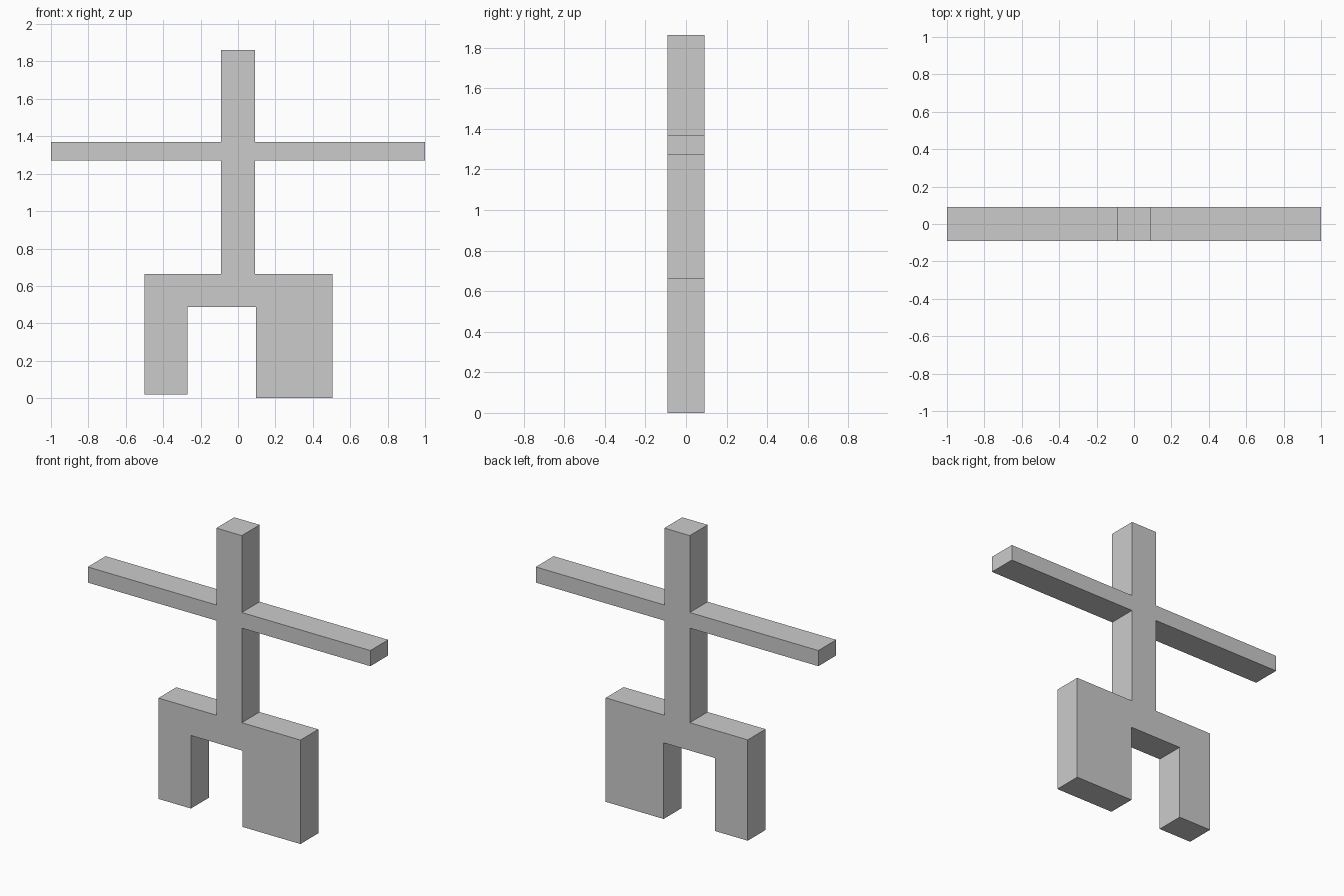
import bpy
import bmesh

if "Cube" in bpy.data.objects:
    bpy.data.objects.remove(bpy.data.objects["Cube"])

DEPTH = 0.18
POST = 0.09          # half width of the post
ARM_LOW, ARM_HIGH = 1.27, 1.37
BASE_TOP = 0.665

# Silhouette (x, z), counter-clockwise seen from the front
outline = [
    # short narrow left leg, arch, wide right leg
    (-0.50, 0.02), (-0.27, 0.02), (-0.27, 0.487), (0.095, 0.487),
    (0.095, 0.0), (0.505, 0.0), (0.505, BASE_TOP),
    # right side of post and arm
    (POST, BASE_TOP), (POST, ARM_LOW), (1.0, ARM_LOW), (1.0, ARM_HIGH),
    (POST, ARM_HIGH), (POST, 1.862),
    # left side of post and arm
    (-POST, 1.862), (-POST, ARM_HIGH), (-1.0, ARM_HIGH), (-1.0, ARM_LOW),
    (-POST, ARM_LOW), (-POST, BASE_TOP), (-0.50, BASE_TOP),
]


def extrude_outline(name, points, depth):
    bm = bmesh.new()
    front = bm.faces.new([bm.verts.new((x, -depth / 2, z)) for x, z in points])
    # keep the front face and push a copy to the back to close the solid
    result = bmesh.ops.extrude_face_region(bm, geom=[front], use_keep_orig=True)
    back = [v for v in result["geom"] if isinstance(v, bmesh.types.BMVert)]
    bmesh.ops.translate(bm, verts=back, vec=(0, depth, 0))
    bmesh.ops.recalc_face_normals(bm, faces=bm.faces)
    mesh = bpy.data.meshes.new(name)
    bm.to_mesh(mesh)
    bm.free()
    obj = bpy.data.objects.new(name, mesh)
    bpy.context.collection.objects.link(obj)
    return obj


# Post, cross arm and two-legged base as one continuous solid
extrude_outline("cross_post_on_two_legs", outline, DEPTH)
